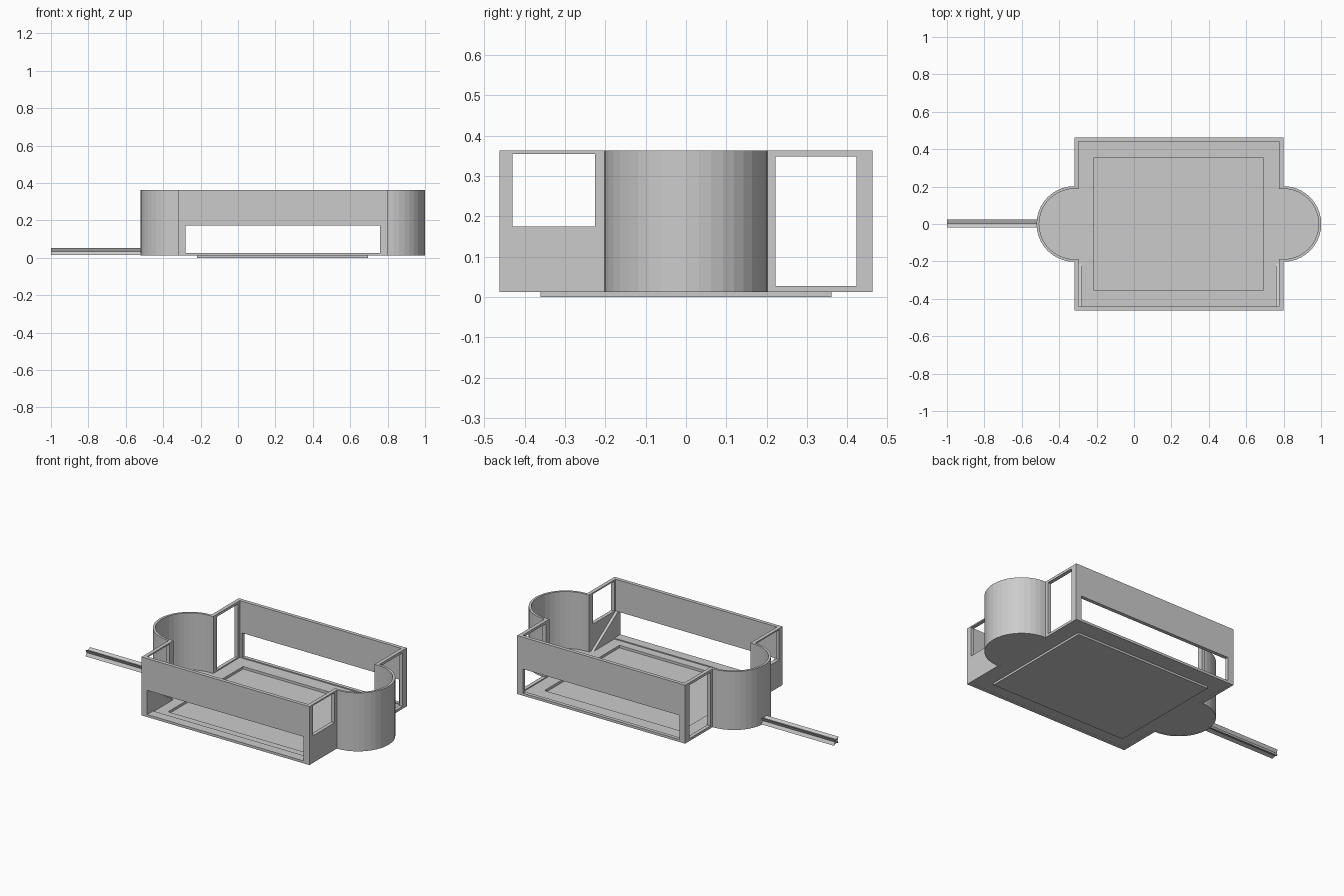
import bpy, bmesh
from math import sin, cos, pi

if "Cube" in bpy.data.objects:
    bpy.data.objects.remove(bpy.data.objects["Cube"])

CX, HX, HY, R = 0.24, 0.558, 0.462, 0.202   # body centre, half sizes, bay radius
Z0, Z1 = 0.012, 0.363


def finish(name, bm):
    bmesh.ops.recalc_face_normals(bm, faces=bm.faces)
    me = bpy.data.meshes.new(name)
    bm.to_mesh(me)
    bm.free()
    ob = bpy.data.objects.new(name, me)
    bpy.context.collection.objects.link(ob)
    return ob


def box(name, x0, x1, y0, y1, z0, z1):
    bm = bmesh.new()
    bmesh.ops.create_cube(bm, size=1)
    for v in bm.verts:
        v.co = ((x0 + x1) / 2 + v.co.x * (x1 - x0),
                (y0 + y1) / 2 + v.co.y * (y1 - y0),
                (z0 + z1) / 2 + v.co.z * (z1 - z0))
    return finish(name, bm)


def prism(name, pts, offset):
    bm = bmesh.new()
    f = bm.faces.new([bm.verts.new(p) for p in pts])
    new = bmesh.ops.extrude_face_region(bm, geom=[f])["geom"]
    bmesh.ops.translate(bm, vec=offset,
                        verts=[g for g in new if isinstance(g, bmesh.types.BMVert)])
    # keep the base cap so the prism is closed
    if not f.is_valid:
        bm.faces.new([v for v in bm.verts][:len(pts)])
    return finish(name, bm)


def ring(name, outer, inner, offset):
    # closed tube between two matching loops
    bm = bmesh.new()
    n = len(outer)
    loops = [[bm.verts.new([a + b for a, b in zip(p, o)]) for p in src]
             for src, o in ((outer, (0, 0, 0)), (outer, offset),
                            (inner, offset), (inner, (0, 0, 0)))]
    for k in range(4):
        a, b = loops[k], loops[(k + 1) % 4]
        for i in range(n):
            j = (i + 1) % n
            bm.faces.new((a[i], a[j], b[j], b[i]))
    return finish(name, bm)


def outline(inset, bay_inset, z, seg=20):
    # rectangle with a round bay on each end
    hx, hy, r = HX - inset, HY - inset, R - bay_inset
    pts = []
    for s in (1, -1):
        pts.append((CX + s * hx, -s * hy, z))
        pts.append((CX + s * hx, -s * r, z))
        for i in range(seg + 1):
            a = -pi / 2 + pi * i / seg
            pts.append((CX + s * (HX + 0.001 + r * cos(a)), s * r * sin(a), z))
        pts.append((CX + s * hx, s * r, z))
        pts.append((CX + s * hx, s * hy, z))
    return pts


def cut(target, cutter):
    m = target.modifiers.new("opening", "BOOLEAN")
    m.operation, m.solver, m.object = "DIFFERENCE", "EXACT", cutter
    cutter.hide_render = True
    cutter.hide_viewport = True
    cutter.display_type = "WIRE"


# outer walls with window openings
walls = ring("walls", outline(0, 0, Z0), outline(0.022, 0.014, Z0), (0, 0, Z1 - Z0))
cut(walls, box("long_window_cutter", -0.28, 0.76, -0.7, 0.7, 0.027, 0.172))
for label, x in (("left", CX - HX), ("right", CX + HX)):
    cut(walls, box(label + "_tall_cutter", x - 0.06, x + 0.06, 0.222, 0.422, 0.027, 0.348))
    cut(walls, box(label + "_high_cutter", x - 0.06, x + 0.06, -0.43, -0.225, 0.175, 0.355))

# floor with a sunken rectangular well
floor = prism("floor", outline(0.012, 0.007, Z0 + 0.0005), (0, 0, 0.0085))
cut(floor, box("well_cutter", -0.215, 0.691, -0.356, 0.356, -0.1, 0.1))
box("well_base", -0.22, 0.696, -0.36, 0.36, 0, 0.006)


def rect(d):
    return [(-0.22 + d, -0.36 + d, 0.006), (0.696 - d, -0.36 + d, 0.006),
            (0.696 - d, 0.36 - d, 0.006), (-0.22 + d, 0.36 - d, 0.006)]


ring("well_rim", rect(0), rect(0.005), (0, 0, 0.014))

# low ledge and sloped end panels along the front
box("front_ledge", -0.28, 0.76, -0.442, -0.405, 0.018, 0.027)
for label, x in (("left", -0.299), ("right", 0.76)):
    prism(label + "_sloped_panel",
          [(x, -0.21, 0.02), (x, -0.44, 0.02), (x, -0.44, 0.172)], (0.018, 0, 0))

# grooved hollow rail sticking out of the left bay
star = [(1, 0), (2.1, 2.1), (0, 1), (-2.1, 2.1), (-1, 0), (-2.1, -2.1), (0, -1), (2.1, -2.1)]
star = [(a * (1.2 if 0 in (a, b) else 1), b * (1.2 if 0 in (a, b) else 1)) for a, b in star]
core = [(0.8, 0), (0.8, 0.8), (0, 0.8), (-0.8, 0.8), (-0.8, 0), (-0.8, -0.8), (0, -0.8), (0.8, -0.8)]


def section(pts):
    return [(-1, 0.003 + 0.0105 * a, 0.034 + 0.009 * b) for a, b in pts]


ring("side_rail", section(star), section(core), (0.485, 0, 0))
